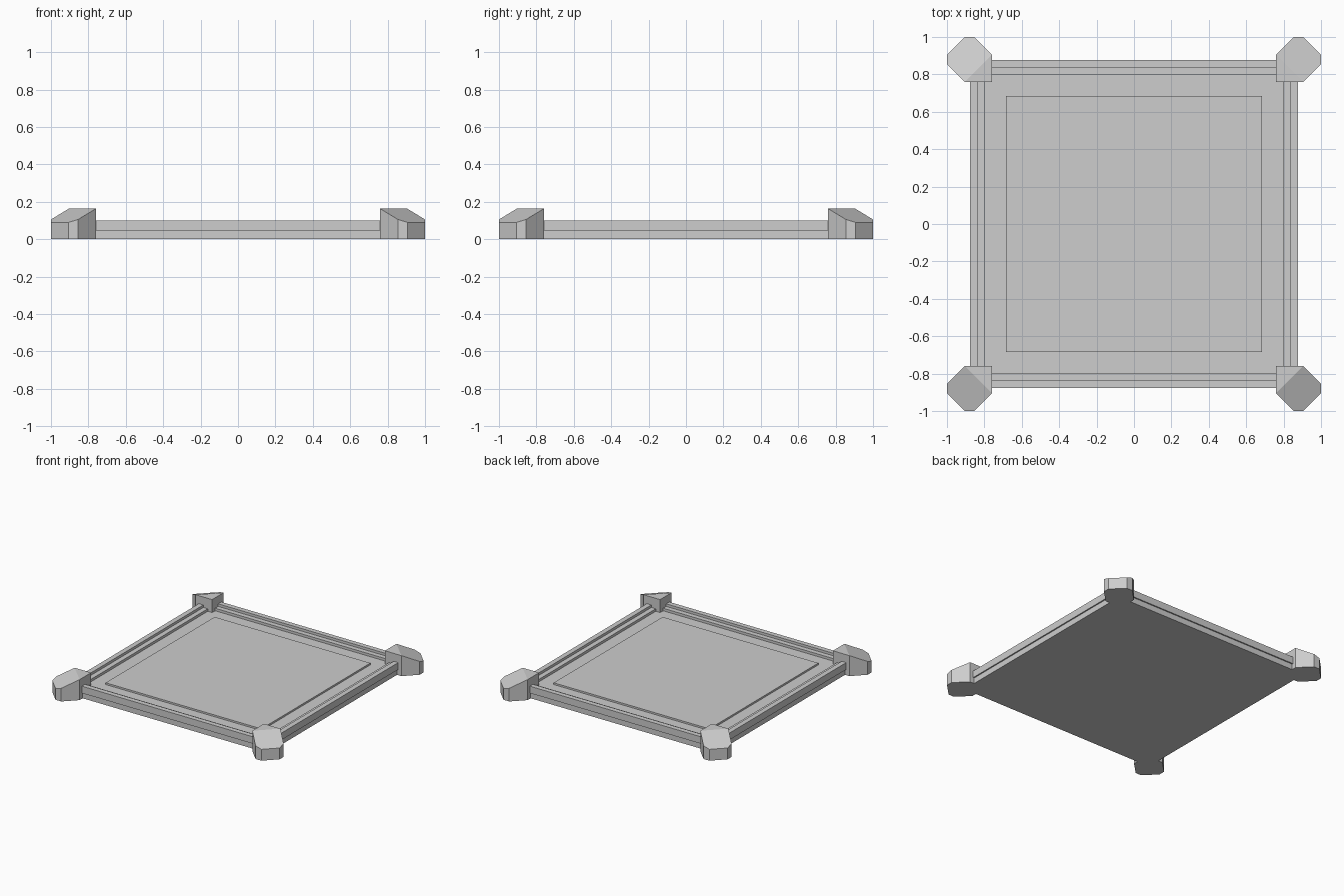
import bpy
import bmesh

cube = bpy.data.objects.get("Cube")
if cube:
    bpy.data.objects.remove(cube, do_unlink=True)

stone = bpy.data.materials.new("stone_grey")
stone.use_nodes = True
colour = (0.61, 0.61, 0.61, 1)
stone.diffuse_color = colour
stone.node_tree.nodes["Principled BSDF"].inputs["Base Color"].default_value = colour


def finish(name, bm):
    bmesh.ops.recalc_face_normals(bm, faces=bm.faces)
    mesh = bpy.data.meshes.new(name)
    bm.to_mesh(mesh)
    bm.free()
    mesh.materials.append(stone)
    obj = bpy.data.objects.new(name, mesh)
    bpy.context.collection.objects.link(obj)
    return obj


def square_sweep(name, profile, closed):
    """Sweep a (half width, height) profile round a square."""
    bm = bmesh.new()
    rings = [[bm.verts.new((sx * r, sy * r, z))
              for sx, sy in ((-1, -1), (1, -1), (1, 1), (-1, 1))]
             for r, z in profile]
    pairs = list(zip(rings, rings[1:]))
    if closed:
        pairs.append((rings[-1], rings[0]))
    else:
        bm.faces.new(rings[0])
        bm.faces.new(rings[-1])
    for a, b in pairs:
        for i in range(4):
            j = (i + 1) % 4
            bm.faces.new((a[i], a[j], b[j], b[i]))
    return finish(name, bm)


# Base slab, slightly recessed below the rim
square_sweep("base_slab", [(0.867, 0), (0.867, 0.045), (0.8, 0.045), (0.8, 0.06)], False)

# Stepped rim with an inner ledge
square_sweep("stepped_rim", [(0.877, 0.045), (0.877, 0.1), (0.837, 0.1),
                             (0.837, 0.08), (0.798, 0.08), (0.798, 0.045)], True)

# Thin raised panel in the middle
square_sweep("centre_panel", [(0.685, 0.055), (0.685, 0.074)], False)

# Corner posts: chamfered plan, flat inside and sloping down to the outer corner
PLAN = [(0.76, 0.76), (0.905, 0.76), (1, 0.855), (1, 0.905),
        (0.905, 1), (0.855, 1), (0.76, 0.905)]
HIGH, LOW = 0.163, 0.09


def post_top(x, y):
    t = (x + y - 1.665) / (1.905 - 1.665)
    return HIGH + (LOW - HIGH) * max(0, t)


def corner_post(name, sx, sy):
    bm = bmesh.new()
    low = [bm.verts.new((sx * x, sy * y, 0)) for x, y in PLAN]
    top = [bm.verts.new((sx * x, sy * y, post_top(x, y))) for x, y in PLAN]
    n = len(PLAN)
    for i in range(n):
        j = (i + 1) % n
        bm.faces.new((low[i], low[j], top[j], top[i]))
    bm.faces.new(low)
    bm.faces.new((top[0], top[1], top[-1]))
    bm.faces.new(top[1:])
    finish(name, bm)


for side, sx in (("left", 1), ("right", -1)):
    for end, sy in (("front", -1), ("back", 1)):
        corner_post(f"{end}_{side}_corner_post", sx, sy)
